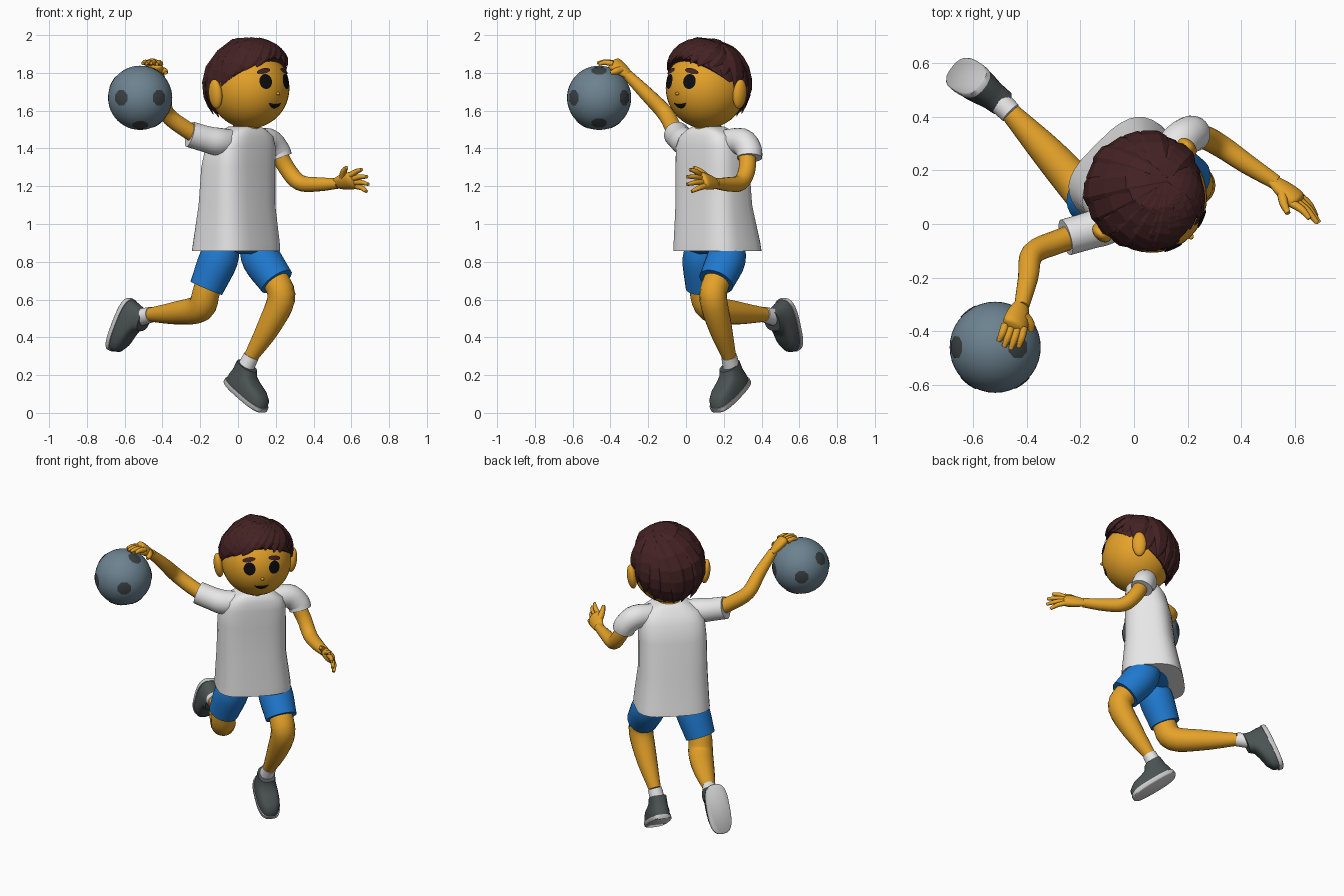
import bpy, bmesh, math, random
from mathutils import Vector, Matrix

random.seed(4)
if "Cube" in bpy.data.objects:
    bpy.data.objects.remove(bpy.data.objects["Cube"])


def material(name, r, g, b):
    m = bpy.data.materials.new(name)
    m.use_nodes = True
    m.diffuse_color = (r, g, b, 1)
    m.node_tree.nodes["Principled BSDF"].inputs["Base Color"].default_value = (r, g, b, 1)
    return m


SKIN = material("skin", .78, .36, .022)
HAIR = material("dark_brown_hair", .058, .016, .017)
WHITE = material("white_cloth", .8, .8, .8)
BLUE = material("blue_cloth", .014, .19, .62)
SHOE = material("shoe_grey", .07, .085, .085)
SOLE = material("sole_grey", .6, .6, .6)
SLATE = material("ball_slate", .15, .225, .28)
SPOT = material("ball_spot", .045, .055, .06)
BLACK = material("black", .004, .004, .004)

# The body and head are turned halfway towards the side
TURN = Matrix.Rotation(math.pi / 4, 4, "Z")
HEAD = Matrix.Translation((.06, .105, 1.72)) @ TURN


def finish(name, bm, mat, M=Matrix(), smooth=True):
    bmesh.ops.recalc_face_normals(bm, faces=bm.faces)
    for f in bm.faces:
        f.smooth = smooth
    for e in bm.edges:
        e.smooth = e.calc_face_angle(0) < .8
    bm.transform(M)
    me = bpy.data.meshes.new(name)
    bm.to_mesh(me)
    bm.free()
    me.materials.append(mat)
    ob = bpy.data.objects.new(name, me)
    bpy.context.collection.objects.link(ob)


def loft(name, rings, mat, M=Matrix(), smooth=True):
    """Skin a stack of equal rings and cap both ends."""
    bm = bmesh.new()
    vs = [[bm.verts.new(p) for p in r] for r in rings]
    n = len(vs[0])
    for a, b in zip(vs, vs[1:]):
        for i in range(n):
            j = (i + 1) % n
            bm.faces.new((a[i], a[j], b[j], b[i]))
    bm.faces.new(vs[0])
    bm.faces.new(vs[-1])
    finish(name, bm, mat, M, smooth)


def spline(pts, steps):
    """Catmull-Rom samples through vectors."""
    p = [2 * pts[0] - pts[1]] + pts + [2 * pts[-1] - pts[-2]]
    out = []
    for i in range(1, len(p) - 2):
        for k in range(steps):
            t = k / steps
            a, b, c, d = p[i - 1:i + 3]
            out.append(.5 * (2 * b + (c - a) * t + (2 * a - 5 * b + 4 * c - d) * t * t
                             + (3 * b - a - 3 * c + d) * t ** 3))
    return out + [pts[-1]]


def tube(name, pts, radii, mat, n=16, steps=4, flat=1, normal=None, M=Matrix(), smooth=True):
    """Tapered tube along a path; flat squeezes it along normal (a vector or a function)."""
    path = spline([Vector(p) for p in pts], steps)
    rad = [max(v.x, .002) for v in spline([Vector((r, 0, 0)) for r in radii], steps)]
    rings = []
    ref = normal or Vector((.31, .52, .8))
    for i, p in enumerate(path):
        d = (path[min(i + 1, len(path) - 1)] - path[max(i - 1, 0)]).normalized()
        u = ref(p) if callable(ref) else ref
        w = d.cross(u).normalized()
        u = w.cross(d)
        rings.append([p + rad[i] * (math.cos(a) * w + math.sin(a) * flat * u)
                      for a in (math.tau * k / n for k in range(n))])
    loft(name, rings, mat, M, smooth)


def ellipse(cx, cy, z, a, b, power=2, n=32):
    def c(v):
        return math.copysign(abs(v) ** (2 / power), v)
    return [Vector((cx + a * c(math.cos(t)), cy + b * c(math.sin(t)), z))
            for t in (math.tau * k / n for k in range(n))]


def ball(name, center, r, mat, scale=(1, 1, 1), M=Matrix()):
    bm = bmesh.new()
    bmesh.ops.create_uvsphere(bm, u_segments=40, v_segments=24, radius=r)
    finish(name, bm, mat, M @ Matrix.Translation(center) @ Matrix.Diagonal((*scale, 1)))


def decal(name, direction, R, outline, mat, M):
    """Thin patch with a 2D outline, wrapped on a sphere."""
    d = Vector(direction).normalized()
    right = Vector((0, 0, 1)).cross(d).normalized()
    up = d.cross(right)
    loft(name, [[(d * R + s * (x * right + y * up)).normalized() * R for x, y in outline]
                for s in (1, .7, .4, .05)], mat, M)


def disc(a, b, n=20, tilt=0):
    return [(a * math.cos(t) * math.cos(tilt) - b * math.sin(t) * math.sin(tilt),
             a * math.cos(t) * math.sin(tilt) + b * math.sin(t) * math.cos(tilt))
            for t in (math.tau * (k + .5) / n for k in range(n))]


# Head, ears, neck and face
ball("head", (0, 0, 0), .215, SKIN, (.975, 1, 1), HEAD)
tube("neck", [(.035, .125, 1.42), (.05, .11, 1.56)], [.075, .07], SKIN)
ball("nose", (0, -.214, -.03), .012, SKIN, (.9, 1, .7), HEAD)
for side, s in (("left", 1), ("right", -1)):
    ball(side + "_ear", (s * .226, .03, -.005), .068, SKIN, (.42, .62, 1.15),
         HEAD @ Matrix.Rotation(s * .12, 4, "Y"))
    decal(side + "_eye", (s * .076, -.2, .035), .2175, disc(.037, .041), BLACK, HEAD)
    decal(side + "_eyebrow", (s * .078, -.185, .09), .221, disc(.042, .015, 16, -s * .25), HAIR, HEAD)
smile = [Vector((x, -.2, -.1 + 8 * x * x)).normalized() * .2145
         for x in (-.045, -.023, 0, .023, .045)]
tube("mouth", smile, [.002, .01, .013, .01, .002], BLACK, 10, 4, .4, lambda p: p.normalized(), HEAD)


# Hair: a cap that is low at the nape, with chunky locks swept from the crown
SCALP = Vector((.209, .226, .255))


def hairline(az):
    return math.radians(2 + 36 * math.cos(az))


def scalp(az, el, grow=1):
    c = math.cos(el)
    return Vector((math.sin(az) * c * SCALP.x, -math.cos(az) * c * SCALP.y,
                   math.sin(el) * SCALP.z)) * grow


azimuths = [math.tau * k / 40 for k in range(40)]
cap = [[scalp(a, hairline(a), .88) for a in azimuths]]
for k in range(10):
    t = k / 10.2
    cap.append([scalp(a, hairline(a) * (1 - t) + math.pi / 2 * t) for a in azimuths])
loft("hair_cap", cap, HAIR, HEAD, False)
crown = Vector((.09, 0, .23))


def lock(name, az, drop, width, lift):
    end = scalp(az, hairline(az) - drop)
    mid = scalp(az + .3, hairline(az) * .5 + .55)
    pts = []
    for k in range(5):
        t = k / 4
        q = ((1 - t) ** 2 * crown + 2 * t * (1 - t) * mid + t * t * end).normalized()
        r = 1 / Vector((q.x / SCALP.x, q.y / SCALP.y, q.z / SCALP.z)).length
        pts.append(q * r * (1.005 + lift * math.sin(.25 + t * 2.2)))
    tube(name, pts, [width * f for f in (.4, .9, 1.15, .9, .06)], HAIR, 6, 2, .36,
         lambda p: p.normalized(), HEAD, False)


for k in range(20):
    lock(f"hair_lock_{k + 1}", math.tau * k / 20, random.uniform(-.04, .1),
         random.uniform(.044, .058), random.uniform(0, .06))
for k in range(6):
    lock(f"fringe_lock_{k + 1}", -.8 + k * .3, random.uniform(0, .12), .038, .06)

# Shirt: height, sideways centre, front-back centre, half width, half depth
shirt = [(.858, .11, .125, .224, .186), (.9, .11, .122, .221, .182), (1.1, .1, .108, .204, .152),
         (1.3, .1, .098, .202, .14), (1.41, .103, .084, .196, .126), (1.465, .108, .07, .17, .107),
         (1.5, .108, .06, .115, .085), (1.515, .108, .06, .08, .07)]
loft("shirt", [ellipse(s, r, z, a, b, 3.2) for z, s, r, a, b in shirt], WHITE, TURN)
tube("left_sleeve", [(.09, .2, 1.435), (.16, .295, 1.435), (.205, .333, 1.39), (.222, .336, 1.35)],
     [.065, .072, .069, .067], WHITE, 20)
tube("right_sleeve", [(-.02, .06, 1.435), (-.1, 0, 1.435), (-.17, -.025, 1.45), (-.255, -.05, 1.475)],
     [.065, .074, .07, .069], WHITE, 20)

# Arms
tube("left_arm", [(.19, .315, 1.42), (.255, .325, 1.3), (.325, .29, 1.22), (.42, .225, 1.21),
                  (.53, .155, 1.215)], [.046, .045, .043, .038, .028], SKIN)
tube("right_arm", [(-.18, -.03, 1.45), (-.28, -.065, 1.505), (-.378, -.11, 1.585),
                   (-.395, -.2, 1.68), (-.42, -.31, 1.79)], [.046, .045, .043, .038, .028], SKIN)


def hand(name, wrist, knuckle, side, normal, tips, thumb):
    wrist, knuckle, side, normal = map(Vector, (wrist, knuckle, side, normal))
    mid = (wrist + knuckle) / 2
    tube(name + "_palm", [wrist, mid, knuckle, knuckle + (knuckle - mid) * .3],
         [.029, .046, .05, .022], SKIN, 14, 4, .6, normal)
    for i, tip in enumerate(tips):
        root = knuckle + side * (i - 1.5) * .023
        bend = (root + Vector(tip)) / 2 + normal * .008
        tube(f"{name}_finger_{i + 1}", [root, bend, tip], [.016, .014, .009], SKIN, 8)
    base = mid - side * .02
    tube(name + "_thumb", [base, (base + Vector(thumb)) / 2 - side * .01, thumb],
         [.021, .017, .01], SKIN, 8)


hand("left_hand", (.515, .165, 1.215), (.605, .09, 1.23), (.4, .4, -.82), (.56, .6, .57),
     [(.655, .02, 1.288), (.683, .005, 1.25), (.69, .005, 1.21), (.68, .03, 1.172)],
     (.575, .04, 1.3))
hand("right_hand", (-.418, -.3, 1.785), (-.445, -.38, 1.848), (-1, .15, 0), (.1, -.4, .9),
     [(-.43, -.46, 1.847), (-.46, -.468, 1.852), (-.485, -.458, 1.85), (-.505, -.437, 1.85)],
     (-.383, -.4, 1.8))

# Shorts
loft("shorts_seat", [ellipse(.11, .11, z, a, b, 2.4) for z, a, b in
                     ((.84, .1, .07), (.865, .18, .12), (.95, .17, .11))], BLUE, TURN)
tube("left_shorts_leg", [(.07, .23, .93), (.12, .215, .82), (.205, .16, .695)],
     [.07, .103, .095], BLUE, 24)
tube("right_shorts_leg", [(-.06, .095, .93), (-.1, .085, .82), (-.168, .09, .66)],
     [.07, .103, .091], BLUE, 24)

# Legs and socks
for side, pts, toe, up in (
        ("left", [(.13, .215, .8), (.205, .16, .69), (.228, .145, .6), (.16, .182, .45),
                  (.07, .228, .3), (.03, .245, .22)], (.63, -.53, -.56), (.42, -.36, .83)),
        ("right", [(-.12, .085, .78), (-.165, .09, .65), (-.2, .13, .555), (-.32, .265, .53),
                   (-.46, .415, .52), (-.522, .475, .505)], (-.35, .2, -.91), (.73, -.58, -.39))):
    tube(side + "_leg", pts[:5], [.07, .072, .074, .062, .038], SKIN, 20)
    tube(side + "_sock", pts[4:], [.042, .046], WHITE, 20)

    # Shoe: lofted upward from the sole outline, toe along -y
    toe = Vector(toe).normalized()
    z = (Vector(up) - toe * toe.dot(Vector(up))).normalized()
    x = (-toe).cross(z)
    M = Matrix((x, -toe, z)).transposed().to_4x4()
    M.translation = Vector(pts[5]) + toe * .083 - z * .11
    loft(side + "_shoe_sole", [ellipse(0, 0, h, w, l, 2.9) for h, w, l in
                               ((0, .064, .145), (.006, .07, .151), (.028, .07, .151))], SOLE, M)
    upper = [(.026, 0, .066, .148), (.06, .003, .066, .142), (.085, .018, .061, .122),
             (.102, .048, .056, .09), (.118, .07, .053, .068), (.148, .08, .051, .058)]
    loft(side + "_shoe_upper", [ellipse(0, c, h, w, l, 2.6) for h, c, w, l in upper], SHOE, M)

# Ball with dark spots
BALL = Matrix.Translation((-.518, -.46, 1.668))
ball("ball", (0, 0, 0), .17, SLATE, M=BALL)
spots = [(sx * .6, sy * .8, 0) for sx in (1, -1) for sy in (1, -1)]
spots += [(0, -.5, -.85), (0, .5, -.85), (-.85, 0, .5), (.5, 0, .85), (.6, 0, -.8)]
for k, d in enumerate(spots):
    decal(f"ball_spot_{k + 1}", d, .1725, disc(.045, .045, 8), SPOT, BALL)
